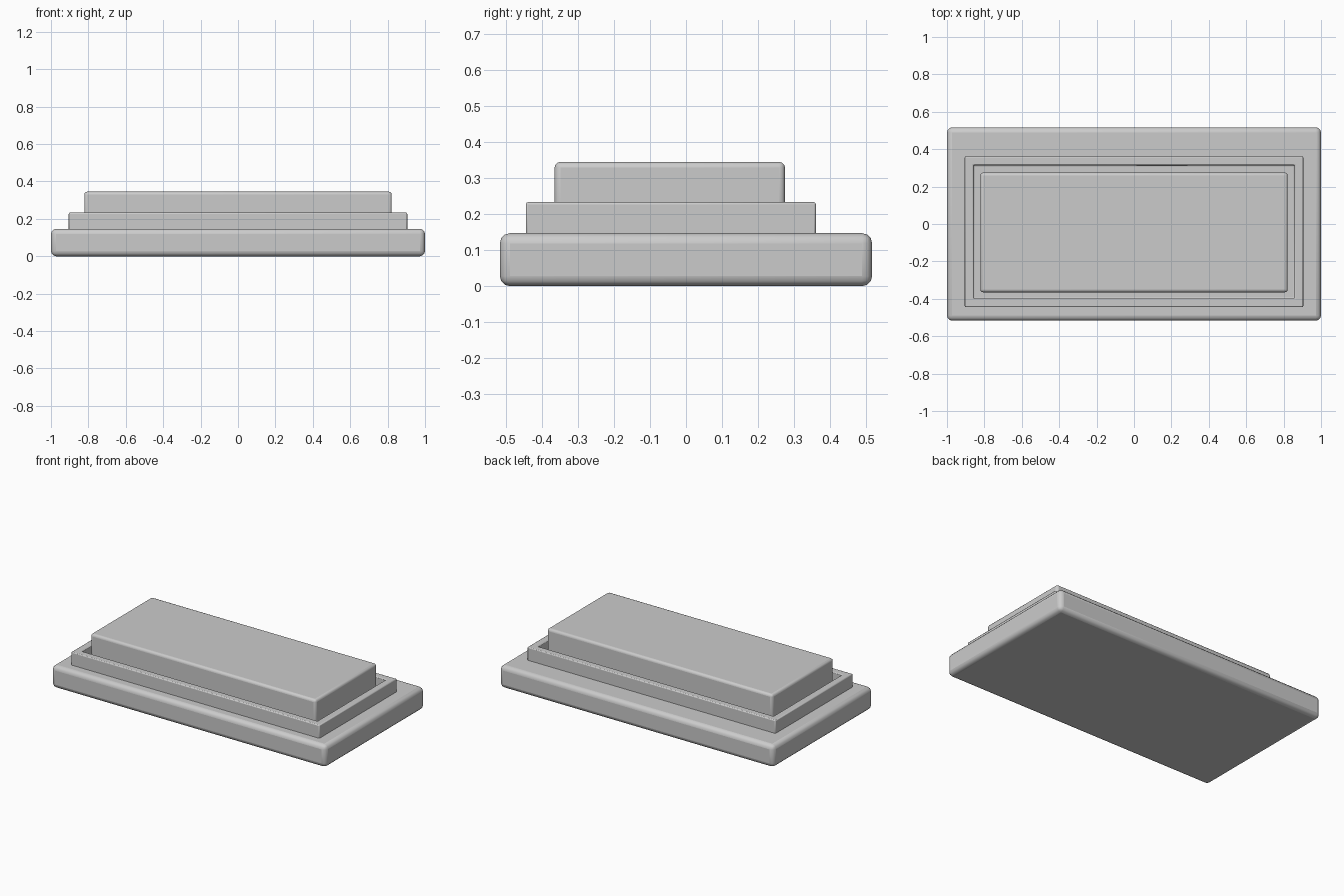
import bpy, bmesh, math
from mathutils import Matrix, Vector

if "Cube" in bpy.data.objects:
    bpy.data.objects.remove(bpy.data.objects["Cube"])


def block(name, lo, hi, bevel, segments, recess=None):
    """Bevelled box between two corners; recess=(rim width, floor z) hollows the top."""
    lo, hi = Vector(lo), Vector(hi)
    bm = bmesh.new()
    bmesh.ops.create_cube(bm, size=1, matrix=Matrix.Translation((lo + hi) / 2)
                          @ Matrix.Diagonal((*(hi - lo), 1)))
    if recess:
        rim, floor_z = recess
        top = max(bm.faces, key=lambda f: f.calc_center_median().z)
        bmesh.ops.inset_region(bm, faces=[top], thickness=rim)
        extruded = bmesh.ops.extrude_discrete_faces(bm, faces=[top])["faces"][0]
        for v in extruded.verts:
            v.co.z = floor_z
    mesh = bpy.data.meshes.new(name)
    bm.to_mesh(mesh)
    bm.free()
    ob = bpy.data.objects.new(name, mesh)
    bpy.context.collection.objects.link(ob)
    mod = ob.modifiers.new("Bevel", 'BEVEL')
    mod.width, mod.segments = bevel, segments
    mod.limit_method, mod.angle_limit = 'ANGLE', math.radians(40)
    # Smooth shading with sharp edges kept
    bpy.ops.object.select_all(action='DESELECT')
    ob.select_set(True)
    bpy.context.view_layer.objects.active = ob
    bpy.ops.object.shade_smooth_by_angle(angle=math.radians(35))
    return ob


# Wide rounded plinth
block("base_plate", (-1, -0.517, 0), (1, 0.517, 0.147), 0.028, 3)

# Thin-edged frame with a recess, set slightly towards the front
block("frame", (-0.905, -0.445, 0.135), (0.905, 0.361, 0.233), 0.006, 2,
      recess=(0.066, 0.152))

# Rounded pad standing in the recess with a narrow gap all round
block("raised_pad", (-0.822, -0.365, 0.14), (0.822, 0.275, 0.345), 0.016, 3)
